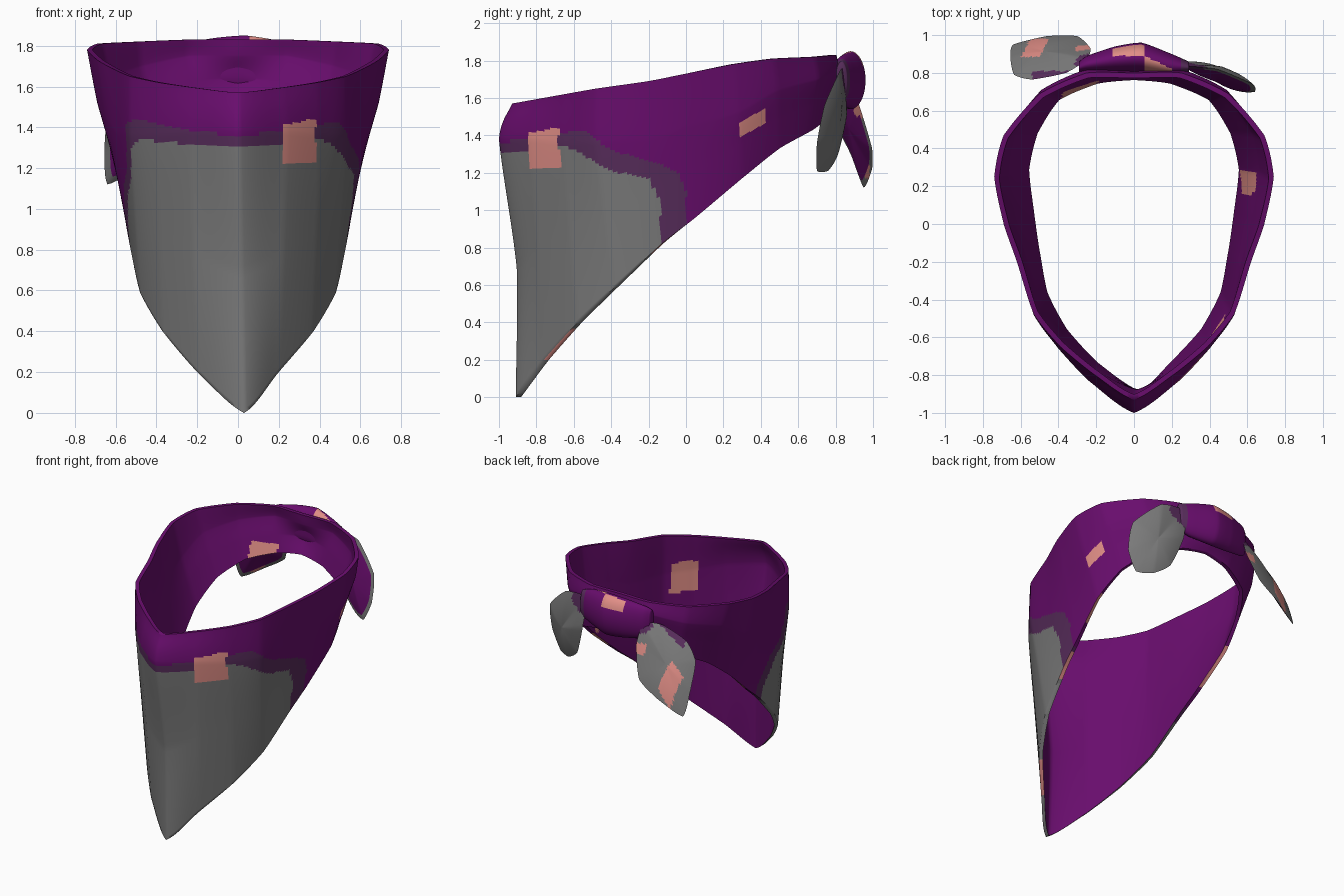
import bpy, bmesh, math
from mathutils import Vector

if "Cube" in bpy.data.objects:
    bpy.data.objects.remove(bpy.data.objects["Cube"])


def material(name, rgb):
    m = bpy.data.materials.new(name)
    m.diffuse_color = (*rgb, 1)
    m.use_nodes = True
    m.node_tree.nodes["Principled BSDF"].inputs["Base Color"].default_value = m.diffuse_color
    return m


MATS = [material("purple cloth", (0.14, 0.004, 0.153)),
        material("muted purple border", (0.098, 0.026, 0.107)),
        material("grey print", (0.195, 0.195, 0.195)),
        material("pink patch", (0.75, 0.27, 0.24))]
PURPLE, BORDER, GREY, PINK = range(4)


def spline(a, b, c, d, t):
    curve = 0.5 * (2 * b + (c - a) * t + (2 * a - 5 * b + 4 * c - d) * t * t
                   + (3 * b - a - 3 * c + d) * t ** 3)
    return curve * .5 + (b * (1 - t) + c * t) * .5


def sample(pts, n, closed):
    """Tight curve through pts, n per span."""
    k = len(pts)
    at = (lambda i: pts[i % k]) if closed else (lambda i: pts[max(0, min(k - 1, i))])
    out = [spline(at(i - 1), at(i), at(i + 1), at(i + 2), j / n)
           for i in range(k if closed else k - 1) for j in range(n)]
    return out if closed else out + [pts[-1]]


def lookup(table, x):
    for (x0, y0), (x1, y1) in zip(table, table[1:]):
        if x <= x1:
            return y0 + (y1 - y0) * max(0, (x - x0) / (x1 - x0))
    return -1


def finish(name, bm, colour):
    """colour(face centre, layer value) picks the material index."""
    side = bm.faces.layers.int.get("side")
    for f in bm.faces:
        f.material_index = colour(f.calc_center_median(), f[side])
    bm.faces.layers.int.remove(side)
    bmesh.ops.recalc_face_normals(bm, faces=bm.faces)
    me = bpy.data.meshes.new(name)
    bm.to_mesh(me)
    bm.free()
    for m in MATS:
        me.materials.append(m)
    ob = bpy.data.objects.new(name, me)
    bpy.context.collection.objects.link(ob)
    bpy.ops.object.select_all(action='DESELECT')
    ob.select_set(True)
    bpy.context.view_layer.objects.active = ob
    bpy.ops.object.shade_smooth_by_angle(angle=math.radians(72))


def inside(p, box):
    return all(lo <= v <= hi for v, (lo, hi) in zip(p, box))


# Neck band: rim, fold and hem points from front centre to back centre
HALF = [
    ((0, -.93, 1.57), (0, -1.0, 1.38), (.03, -.91, 0)),
    ((.22, -.79, 1.595), (.24, -.83, 1.38), (.2, -.76, .2)),
    ((.39, -.65, 1.62), (.4, -.66, 1.36), (.37, -.58, .4)),
    ((.53, -.48, 1.65), (.53, -.48, 1.36), (.48, -.38, .59)),
    ((.62, -.2, 1.69), (.6, -.19, 1.38), (.53, -.13, .82)),
    ((.69, 0, 1.73), (.65, .02, 1.45), (.555, .05, .96)),
    ((.74, .25, 1.78), (.69, .28, 1.52), (.58, .3, 1.17)),
    ((.69, .47, 1.81), (.65, .49, 1.64), (.53, .5, 1.33)),
    ((.5, .69, 1.82), (.49, .71, 1.7), (.41, .68, 1.43)),
    ((.25, .8, 1.83), (.25, .82, 1.75), (.2, .77, 1.5)),
    ((0, .8, 1.83), (0, .81, 1.75), (0, .79, 1.53)),
]


def column(pts, sx):
    t, r, b = [Vector((p[0] * sx, p[1], p[2])) for p in pts]
    if abs(r.x) < .01:
        b.x = abs(b.x)
    mid = (r + b) / 2 + Vector((0, .05 * max(0, 1 - 4 * abs(r.x)), 0))
    return [t, r, mid, b]


columns = [column(c, 1) for c in HALF] + [column(c, -1) for c in HALF[-2:0:-1]]
rows = [sample([c[k] for c in columns], 12, True) for k in range(4)]

bm = bmesh.new()
layer = bm.faces.layers.int.new("side")
loops = []
for i in range(len(rows[0])):
    outer = sample([r[i] for r in rows], 24, False)
    inner = []
    for p in reversed(outer):
        d = Vector((p.x, p.y, 0)).normalized()
        inner.append(p - d * .028)
    loops.append([bm.verts.new(p) for p in outer + inner])
n = len(loops[0])
for a, b in zip(loops, loops[1:] + loops[:1]):
    for j in range(n):
        k = (j + 1) % n
        f = bm.faces.new((a[j], b[j], b[k], a[k]))
        f[layer] = 0 if j < n // 2 - 1 else 2 if j == n // 2 - 1 else 1

# Upper limits of the grey print and of its border, by depth, per side
GREY_TOP = {1: [(-1, 1.3), (-.8, 1.33), (-.65, 1.34), (-.55, 1.3), (-.48, 1.25),
                (-.35, 1.2), (-.2, 1.17), (-.14, 1.05), (-.13, .8)],
            -1: [(-1, 1.3), (-.8, 1.32), (-.55, 1.34), (-.48, 1.3), (-.43, 1.15),
                 (-.3, 1.06), (-.17, .9), (-.15, .7)]}
BORDER_TOP = {1: [(-1, 1.36), (-.75, 1.4), (-.55, 1.43), (-.48, 1.38), (-.4, 1.32),
                  (-.15, 1.25), (-.04, 1.2), (0, 1.1), (.005, .9)],
              -1: [(-1, 1.36), (-.75, 1.4), (-.55, 1.44), (-.42, 1.42), (-.37, 1.2),
                   (-.22, 1.12), (-.08, .95), (-.05, .8)]}
IN_PATCHES = [((.3, .48), (-.66, -.46), (1.21, 1.43)),
              ((.4, .72), (.16, .28), (1.18, 1.46)),
              ((-.38, -.19), (.5, .9), (1.4, 1.56))]
HEM_PATCHES = [((.1, .5), (-1, 0), (.2, .37)), ((.3, .7), (-1, .3), (.76, .9)),
               ((.3, .7), (0, .6), (1.05, 1.2)), ((-.7, -.3), (0, .5), (.98, 1.2))]


def band_colour(p, side):
    if side == 1:
        return PINK if any(inside(p, b) for b in IN_PATCHES) else PURPLE
    if side == 2 and any(inside(p, b) for b in HEM_PATCHES):
        return PINK
    if inside(p, ((.215, .38), (-1, 0), (1.22, 1.41 + .2 * (p.x - .215)))):
        return PINK
    if p.x > 0 and .29 < p.y < .42 and abs(p.z - 1.467 - .55 * (p.y - .355)) < .04:
        return PINK
    s = 1 if p.x > 0 else -1
    if p.z < lookup(GREY_TOP[s], p.y):
        return GREY
    return BORDER if p.z < lookup(BORDER_TOP[s], p.y) else PURPLE


finish("neck_band", bm, band_colour)

# Knot: oval sections along x (x, y centre, y radius, z radius), flat in front
SECTIONS = [(-.29, .83, .03, .1), (-.25, .845, .045, .12), (-.1, .87, .07, .145),
            (.04, .88, .08, .155), (.2, .84, .06, .13), (.29, .83, .03, .1)]
bm = bmesh.new()
layer = bm.faces.layers.int.new("side")
rings = []
for s in sample([Vector(s) for s in SECTIONS], 10, False):
    rings.append([bm.verts.new((s[0], max(.805, s[1] + s[2] * math.cos(a)),
                                1.695 + s[3] * math.sin(a)))
                  for a in [math.tau * k / 48 for k in range(48)]])
for a, b in zip(rings, rings[1:]):
    for k in range(48):
        bm.faces.new((a[k], b[k], b[(k + 1) % 48], a[(k + 1) % 48]))
bm.faces.new(rings[0])
bm.faces.new(rings[-1])


def knot_colour(p, side):
    if inside(p, ((-.11, .05), (.89, .96), (1.765, 2))):
        return PINK
    if .05 < p.x < .2 and p.z > 1.76 and p.y < .89 - .45 * (p.x - .05):
        return PINK
    return BORDER if p.x > .25 else PURPLE


finish("knot", bm, knot_colour)


# Tails: padded leaves, printed outside and plain inside
def tail(name, outline, facing, bulge, colour_out, both_patches):
    pts = sample([Vector(p) for p in outline], 8, True)
    centre = sum(pts, Vector()) / len(pts)
    root, facing = Vector(outline[0]), Vector(facing).normalized()
    bm = bmesh.new()
    layer = bm.faces.layers.int.new("side")
    steps = 16
    for side, height in ((0, bulge), (1, -bulge * .6)):
        prev = None
        hub = bm.verts.new(centre + facing * height)
        for s in range(1, steps + 1):
            t = s / steps
            lift = facing * height * (1 - t * t)
            ring = [bm.verts.new(centre.lerp(p, t) + lift) for p in pts]
            for k in range(len(pts)):
                m = (k + 1) % len(pts)
                quad = ((ring[k], ring[m], hub) if prev is None
                        else (prev[k], ring[k], ring[m], prev[m]))
                bm.faces.new(quad)[layer] = side if s < steps - 1 else 0
            prev = ring
    bmesh.ops.remove_doubles(bm, verts=bm.verts, dist=.0005)

    def colour(p, side):
        if any(inside(p, b) for b in both_patches):
            return PINK
        return PURPLE if side else colour_out(p, (p - root).length)

    finish(name, bm, colour)


def left_print(p, d):
    if .885 < p.y < .98 and abs(p.x + .525 - .5 * (p.y - .93)) < .048:
        return PINK
    if d < .07 or (p.y < .81 and -.54 < p.x < -.3):
        return BORDER
    return GREY


def right_print(p, d):
    return PURPLE if d < .05 else BORDER if d < .13 else GREY


tail("left_tail",
     [(-.25, .87, 1.7), (-.23, .93, 1.55), (-.3, .995, 1.33), (-.46, .995, 1.22),
      (-.64, .95, 1.12), (-.655, .88, 1.3), (-.635, .79, 1.48), (-.54, .765, 1.6),
      (-.36, .8, 1.69)],
     (-.5, .75, .4), .035, left_print, [((-.31, -.2), (.895, .955), (1.5, 1.57))])
tail("right_tail",
     [(.25, .84, 1.75), (.27, .86, 1.52), (.35, .81, 1.29), (.46, .76, 1.21),
      (.57, .7, 1.21), (.64, .7, 1.36), (.63, .74, 1.56), (.44, .82, 1.74)],
     (.4, .9, 0), .05, right_print, [])
